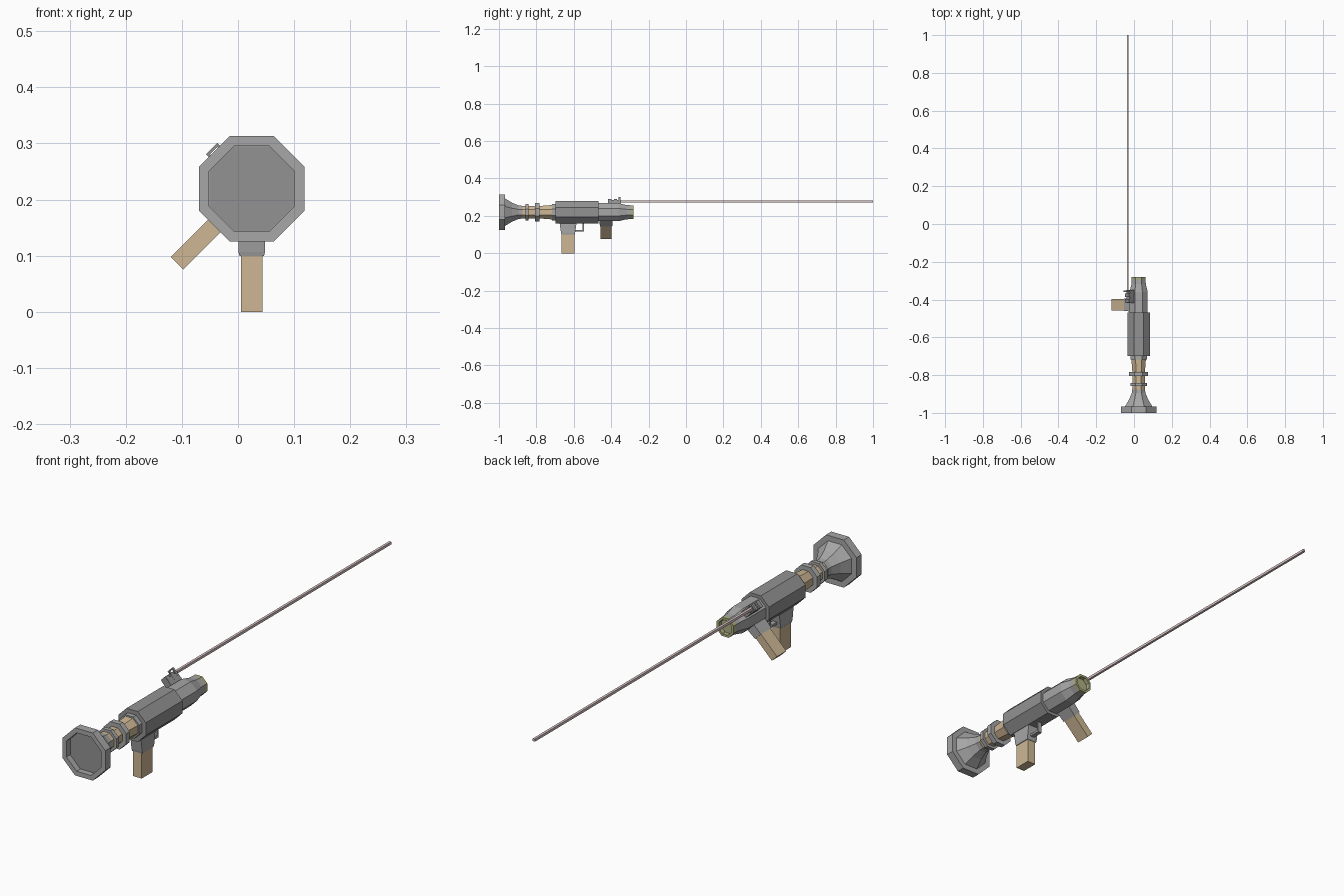
import bpy, bmesh, math
from mathutils import Vector

if "Cube" in bpy.data.objects:
    bpy.data.objects.remove(bpy.data.objects["Cube"])

CX, CZ = 0.0245, 0.2195      # tube axis, running along y
SIDES = 8


def material(name, rgb):
    m = bpy.data.materials.new(name)
    m.diffuse_color = (*rgb, 1)
    m.use_nodes = True
    m.node_tree.nodes["Principled BSDF"].inputs["Base Color"].default_value = m.diffuse_color
    return m


STEEL = material("steel", (0.385, 0.385, 0.385))
DARK = material("dark_steel", (0.29, 0.29, 0.29))
WOOD = material("wood", (0.62, 0.475, 0.30))
OLIVE = material("olive", (0.42, 0.42, 0.22))
BEAM = material("beam", (0.72, 0.58, 0.58))


def finish(name, bm, mat):
    bmesh.ops.recalc_face_normals(bm, faces=bm.faces)
    me = bpy.data.meshes.new(name)
    bm.to_mesh(me)
    bm.free()
    ob = bpy.data.objects.new(name, me)
    bpy.context.collection.objects.link(ob)
    me.materials.append(mat)
    return ob


def tube(name, profile, mat=STEEL):
    """Octagonal lathe of (y, flat radius) points around the tube axis, capped."""
    bm = bmesh.new()
    rings = []
    for y, r in profile:
        R = r / math.cos(math.pi / SIDES)
        angles = [(i + 0.5) * 2 * math.pi / SIDES for i in range(SIDES)]
        rings.append([bm.verts.new((CX + R * math.cos(a), y, CZ + R * math.sin(a)))
                      for a in angles])
    for a, b in zip(rings, rings[1:]):
        for i in range(SIDES):
            j = (i + 1) % SIDES
            bm.faces.new((a[i], a[j], b[j], b[i]))
    bm.faces.new(rings[0])
    bm.faces.new(rings[-1])
    return finish(name, bm, mat)


def block(name, angle, lat, ys, rs, mat=STEEL, end=(1, 1)):
    """Box pointing outward from the axis; angle is measured from up, towards -x.
    end scales the outer face (lateral, lengthwise)."""
    a = math.radians(angle)
    out = Vector((-math.sin(a), 0, math.cos(a)))
    side = Vector((math.cos(a), 0, math.sin(a)))
    lm, ym = sum(lat) / 2, sum(ys) / 2
    bm = bmesh.new()
    loops = []
    for r, (sl, sy) in zip(rs, ((1, 1), end)):
        loop = []
        for i, j in ((0, 0), (1, 0), (1, 1), (0, 1)):
            l = lm + (lat[i] - lm) * sl
            y = ym + (ys[j] - ym) * sy
            loop.append(bm.verts.new(Vector((CX, y, CZ)) + out * r + side * l))
        loops.append(loop)
    lo, hi = loops
    bm.faces.new(lo)
    bm.faces.new(hi)
    for i in range(4):
        j = (i + 1) % 4
        bm.faces.new((lo[i], lo[j], hi[j], hi[i]))
    return finish(name, bm, mat)


# Rear exhaust bell with a dark recessed mouth
tube("exhaust_bell", [(-0.975, 0.076), (-1.0, 0.076), (-1.0, 0.0942), (-0.967, 0.0942),
                      (-0.967, 0.073), (-0.93, 0.051), (-0.895, 0.036), (-0.875, 0.034)])
tube("bell_floor", [(-0.977, 0.0755), (-0.970, 0.0755)], DARK)

# Wooden rear tube and its steel rings
tube("rear_wood", [(-0.88, 0.033), (-0.785, 0.033), (-0.71, 0.039)], WOOD)
for i, (y0, y1, r) in enumerate([(-0.858, -0.842, 0.043), (-0.806, -0.784, 0.050),
                                 (-0.717, -0.69, 0.044)]):
    tube(f"rear_ring_{i + 1}", [(y0, r), (y1, r)])

# Main body and tapered front barrel with an open muzzle
tube("main_body", [(-0.698, 0.060), (-0.468, 0.060)], DARK)
tube("front_barrel", [(-0.48, 0.048), (-0.36, 0.048), (-0.318, 0.038), (-0.295, 0.037),
                      (-0.295, 0.027), (-0.33, 0.027)])
tube("muzzle_band", [(-0.296, 0.028), (-0.296, 0.037), (-0.28, 0.037), (-0.28, 0.028),
                     (-0.328, 0.026)], OLIVE)
tube("bore_floor", [(-0.33, 0.026), (-0.318, 0.026)], DARK)

# Rear grip pointing down, with mount and trigger guard
block("rear_grip_mount", 180, (-0.0235, 0.0235), (-0.677, -0.584), (0.05, 0.113), end=(1, 0.8))
block("rear_grip_mount_lip", 180, (-0.0235, 0.0235), (-0.6675, -0.5935), (0.113, 0.12),
      end=(0.93, 0.95))
block("rear_grip", 180, (-0.019, 0.019), (-0.665, -0.597), (0.118, CZ), WOOD)
block("guard_bottom", 180, (-0.009, 0.009), (-0.605, -0.545), (0.095, 0.104))
block("guard_front", 180, (-0.009, 0.009), (-0.554, -0.545), (0.05, 0.104))

# Front grip slanting down and to the left
block("front_grip_mount", 135, (-0.02, 0.02), (-0.463, -0.392), (0.035, 0.09), end=(0.9, 0.93))
block("front_grip", 135, (-0.0158, 0.0158), (-0.457, -0.398), (0.085, 0.1885), WOOD)

# Sight on the upper left, with stepped ribs and an open frame
block("sight_base", 45, (-0.0135, 0.0135), (-0.418, -0.35), (0.045, 0.078), DARK)
for i in range(2):
    y = -0.416 + i * 0.03
    block(f"sight_rib_{i + 1}", 45, (-0.014, 0.014), (y, y + 0.018), (0.06, 0.087), DARK)
for name, s in (("left", -1), ("right", 1)):
    block(f"sight_post_{name}", 45, tuple(sorted((s * 0.009, s * 0.014))),
          (-0.36, -0.351), (0.06, 0.101), DARK)
block("sight_top_bar", 45, (-0.014, 0.014), (-0.36, -0.351), (0.096, 0.101), DARK)

# Long thin square aiming beam
beam = block("aiming_beam", 0, (-0.0627, -0.0527), (-0.37, 1.0), (0.053, 0.063), BEAM)
